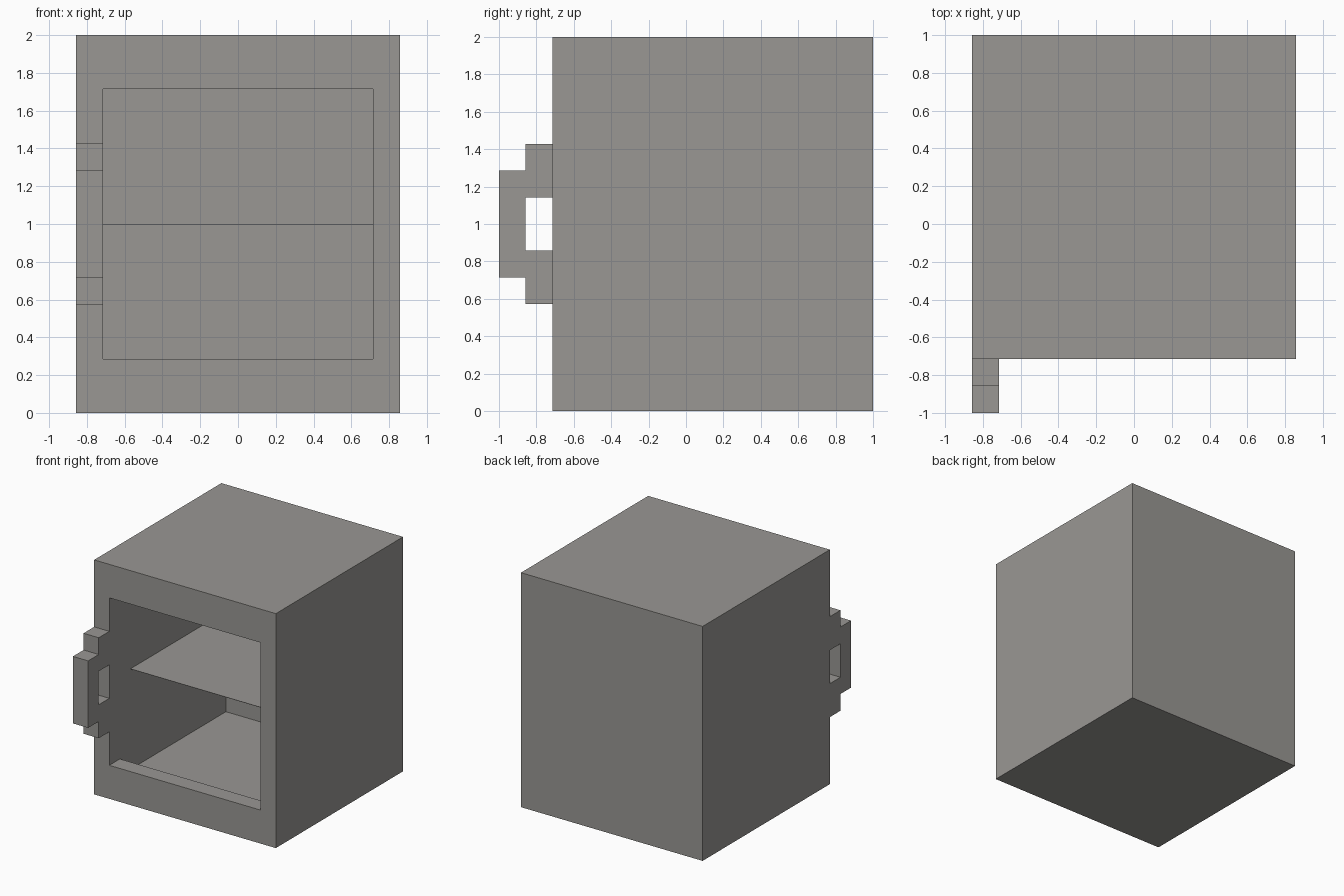
import bpy
import bmesh

if "Cube" in bpy.data.objects:
    bpy.data.objects.remove(bpy.data.objects["Cube"])

U = 1 / 7  # module size: every part sits on this grid

grey = bpy.data.materials.new("warm grey")
grey.diffuse_color = (0.32, 0.31, 0.295, 1)
grey.use_nodes = True
grey.node_tree.nodes["Principled BSDF"].inputs["Base Color"].default_value = grey.diffuse_color


def extrude_profile(name, profile, x0, x1):
    """Extrude a (y, z) outline, given in modules, from x0 to x1."""
    bm = bmesh.new()
    face = bm.faces.new([bm.verts.new((x0 * U, y * U, z * U)) for y, z in profile])
    if x1 != x0:
        out = bmesh.ops.extrude_face_region(bm, geom=[face])
        moved = [v for v in out["geom"] if isinstance(v, bmesh.types.BMVert)]
        bmesh.ops.translate(bm, verts=moved, vec=((x1 - x0) * U, 0, 0))
    bmesh.ops.recalc_face_normals(bm, faces=bm.faces)
    mesh = bpy.data.meshes.new(name)
    bm.to_mesh(mesh)
    bm.free()
    mesh.materials.append(grey)
    obj = bpy.data.objects.new(name, mesh)
    bpy.context.collection.objects.link(obj)
    return obj


# Cabinet body
cabinet = extrude_profile("cabinet", [(-5, 0), (7, 0), (7, 14), (-5, 14)], -6, 6)

# Front opening and the taller cavity behind its sill and lintel
cavity = extrude_profile(
    "cavity_cutter",
    [(-6, 2), (-4, 2), (-4, 1), (6, 1), (6, 13), (-4, 13), (-4, 12), (-6, 12)],
    -5, 5)
cavity.hide_render = True
cut = cabinet.modifiers.new("cavity", 'BOOLEAN')
cut.operation = 'DIFFERENCE'
cut.solver = 'EXACT'
cut.object = cavity
bpy.context.view_layer.objects.active = cabinet
bpy.ops.object.modifier_apply(modifier=cut.name)
bpy.data.objects.remove(cavity)

# Stepped handle on the left edge of the front
extrude_profile(
    "handle",
    [(-5, 4), (-6, 4), (-6, 5), (-7, 5), (-7, 9), (-6, 9), (-6, 10), (-5, 10),
     (-5, 8), (-6, 8), (-6, 6), (-5, 6)],
    -6, -5)

# Thin shelf set back inside the cavity
extrude_profile("shelf", [(-3, 6.98), (6, 6.98), (6, 7), (-3, 7)], -5, 5)
